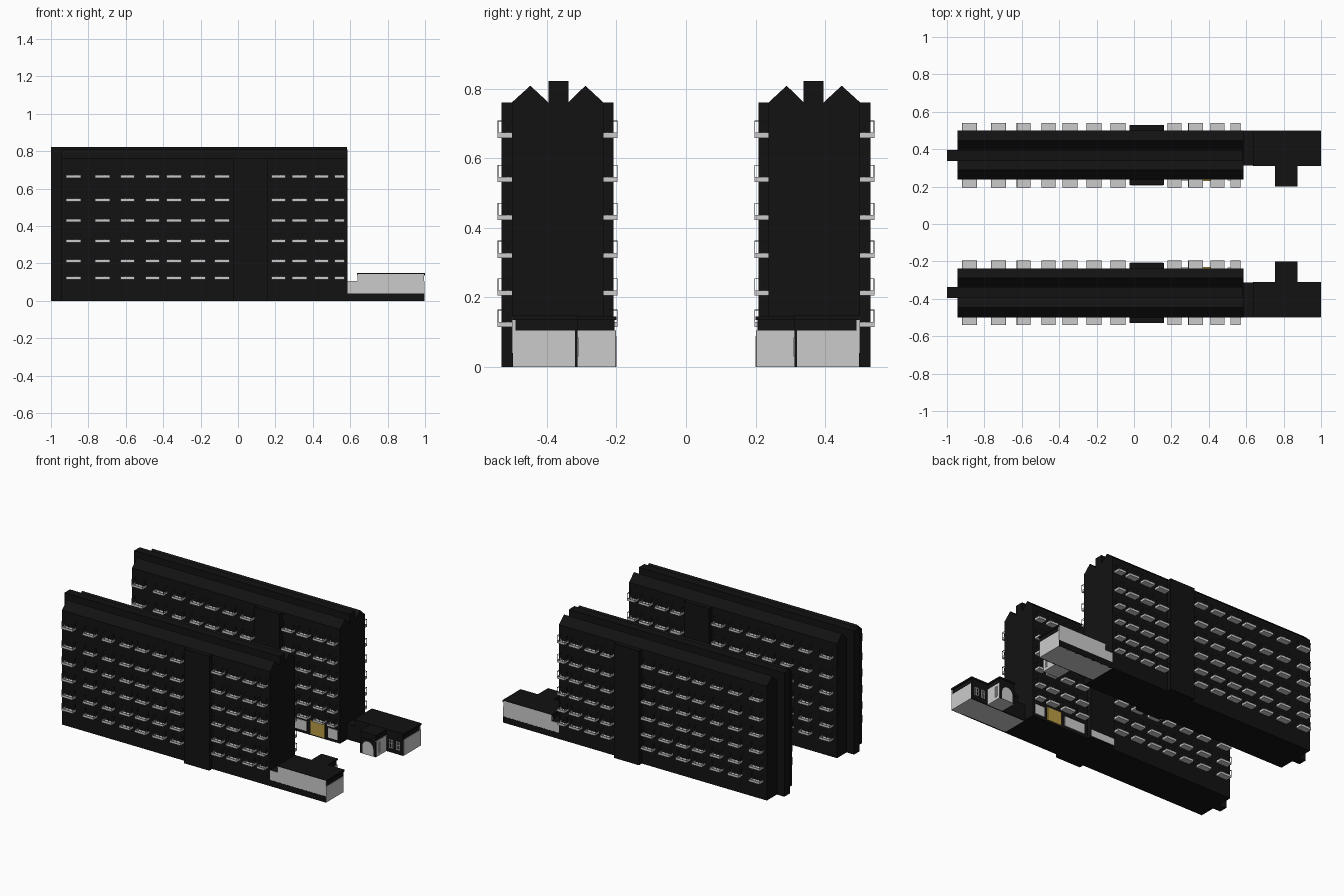
import bpy, bmesh, math

if "Cube" in bpy.data.objects:
    bpy.data.objects.remove(bpy.data.objects["Cube"])


def material(name, rgb):
    m = bpy.data.materials.new(name)
    m.diffuse_color = (*rgb, 1)
    m.use_nodes = True
    m.node_tree.nodes["Principled BSDF"].inputs["Base Color"].default_value = m.diffuse_color
    return m


BLACK = material("dark_cladding", (0.006, 0.006, 0.006))
RAIL = material("dark_rail", (0.06, 0.06, 0.06))
YELLOW = material("ochre_door", (0.5, 0.34, 0.06))


def finish(bm, name, mat=None):
    """Everything is modelled for the back block and mirrored to the front."""
    bmesh.ops.recalc_face_normals(bm, faces=bm.faces)
    me = bpy.data.meshes.new(name)
    bm.to_mesh(me)
    bm.free()
    ob = bpy.data.objects.new(name, me)
    bpy.context.collection.objects.link(ob)
    if mat:
        me.materials.append(mat)
    mod = ob.modifiers.new("opposite_block", 'MIRROR')
    mod.use_axis = (False, True, False)
    mod.use_clip = False
    mod.use_mirror_merge = False
    return ob


def add_box(bm, x0, x1, y0, y1, z0, z1):
    vs = bmesh.ops.create_cube(bm, size=1)["verts"]
    for v in vs:
        v.co = ((x0 + x1) / 2 + v.co.x * (x1 - x0),
                (y0 + y1) / 2 + v.co.y * (y1 - y0),
                (z0 + z1) / 2 + v.co.z * (z1 - z0))


def boxes(name, items, mat=None):
    bm = bmesh.new()
    for b in items:
        add_box(bm, *b)
    return finish(bm, name, mat)


def extrude(name, points, direction, mat=None):
    bm = bmesh.new()
    f = bm.faces.new([bm.verts.new(p) for p in points])
    r = bmesh.ops.extrude_face_region(bm, geom=[f])
    bmesh.ops.translate(bm, vec=direction,
                        verts=[g for g in r["geom"] if isinstance(g, bmesh.types.BMVert)])
    return finish(bm, name, mat)


# main slab with twin gabled roof
profile = [(.237, 0), (.5, 0), (.5, .76), (.447, .808), (.395, .76),
           (.338, .76), (.289, .808), (.237, .76)]
extrude("apartment_slab", [(-.945, y, z) for y, z in profile], (1.53, 0, 0), BLACK)

# corridor spine rising between the gables, and the stair tower
boxes("corridor_spine", [(-1, .584, .338, .395, 0, .822)], BLACK)
boxes("stair_tower", [(-.025, .16, .208, .53, 0, .76)], BLACK)

# balconies on both long faces
columns = [(-.92, -.84), (-.765, -.685), (-.627, -.553), (-.495, -.42), (-.382, -.302),
           (-.254, -.174), (-.125, -.045), (.18, .255), (.29, .37), (.41, .485), (.515, .57)]
rows = [.115, .205, .313, .422, .531, .658]
trays, rails = [], []
T, P = .003, .0022
for x0, x1 in columns:
    for z in rows:
        for wall, d in ((.237, -1), (.5, 1)):
            def put(target, xa, xb, a, b, za, zb):
                ya, yb = sorted((wall + d * a, wall + d * b))
                target.append((xa, xb, ya, yb, z + za, z + zb))
            out = .041
            # floor and low parapet
            put(trays, x0, x1, 0, out, 0, .004)
            put(trays, x0, x1, out - T, out, .004, .015)
            put(trays, x0, x0 + T, 0, out - T, .004, .015)
            put(trays, x1 - T, x1, 0, out - T, .004, .015)
            # posts and top rail
            n = 4
            for i in range(n):
                px = x0 + (x1 - x0 - P) * i / (n - 1)
                put(rails, px, px + P, out - P, out, .015, .048)
            put(rails, x0, x1, out - P, out, .048, .05)
            for px in (x0, x1 - P):
                put(rails, px, px + P, 0, out - P, .048, .05)
                put(rails, px, px + P, .01, .01 + P, .015, .048)
boxes("balcony_trays", trays)
boxes("balcony_rails", rails, RAIL)

# low annex: walls, dark plinth, stepped roof
boxes("annex_walls", [(.585, .998, .318, .497, .0, .105)])
boxes("annex_outer_panel", [(.585, .64, .49, .499, .04, .105),
                            (.64, .995, .49, .499, .04, .145)])
boxes("annex_plinth", [(.585, .997, .49, .5, 0, .04)], BLACK)
boxes("annex_roof", [(.585, .64, .312, .496, .1, .107),
                     (.643, .994, .312, .496, .104, .136),
                     (.636, 1, .31, .4985, .136, .148)], BLACK)
boxes("annex_courtyard_wall", [(.585, .996, .312, .32, 0, .105)], BLACK)

# porch facing the courtyard
boxes("porch_walls", [(.757, .873, .203, .312, 0, .105)])
boxes("porch_roof", [(.76, .87, .205, .32, .105, .136),
                     (.755, .875, .2, .32, .136, .146)], BLACK)
boxes("porch_front", [(.757, .873, .2015, .206, 0, .105)], BLACK)
arch = [(.775, .2, 0), (.855, .2, 0)] + [
    (.815 + .04 * math.cos(a), .2, .05 + .04 * math.sin(a))
    for a in [math.pi * i / 10 for i in range(11)]]
extrude("porch_arch", arch, (0, .003, 0))

# window frames on the annex courtyard wall and porch end
frames = []
for x in (.895, .945):
    for a, b, c, d in ((0, .004, .03, .085), (.026, .03, .03, .085), (.013, .017, .03, .085),
                       (0, .03, .03, .034), (0, .03, .081, .085), (0, .03, .06, .063)):
        frames.append((x + a, x + b, .309, .313, c, d))
for z in (.02, .056):
    for y in (.223, .232, .241):
        frames.append((.872, .875, y, y + .002, z, z + .033))
    frames += [(.872, .875, .223, .243, z, z + .002), (.872, .875, .223, .243, z + .031, z + .033)]
boxes("window_frames", frames)

# ground-floor entrance door and pale courtyard panels
boxes("entrance_door", [(.37, .475, .231, .238, .01, .1)], YELLOW)
boxes("courtyard_panels", [(.19, .34, .233, .238, .02, .085), (.5, .57, .233, .238, .02, .085),
                           (-.02, .155, .206, .209, .005, .05)])
